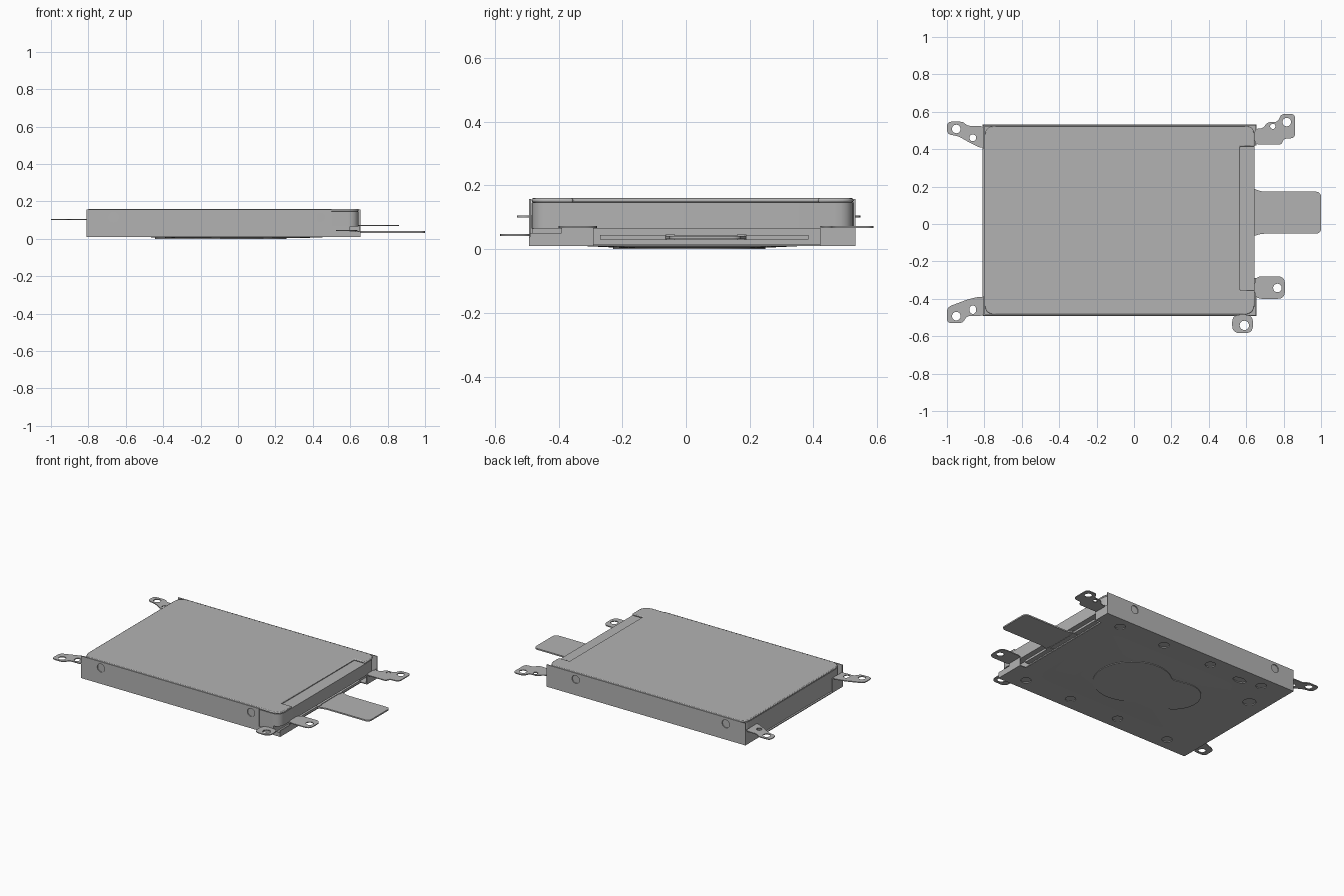
import bpy, bmesh, math
from mathutils import Vector

if "Cube" in bpy.data.objects:
    bpy.data.objects.remove(bpy.data.objects["Cube"])

metal = bpy.data.materials.new("grey_metal")
metal.diffuse_color = (0.45, 0.45, 0.45, 1)
metal.use_nodes = True
metal.node_tree.nodes["Principled BSDF"].inputs["Base Color"].default_value = metal.diffuse_color


def rounded(pts, r, steps=5):
    """Fillet every corner of a 2D outline."""
    out, n = [], len(pts)
    for i in range(n):
        p, a, b = (Vector(pts[k % n]) for k in (i, i - 1, i + 1))
        d = min(r, (a - p).length * 0.48, (b - p).length * 0.48)
        s, e = p + (a - p).normalized() * d, p + (b - p).normalized() * d
        for k in range(steps + 1):
            t = k / steps
            out.append(s * (1 - t) ** 2 + p * 2 * t * (1 - t) + e * t * t)
    return out


def rect(x0, x1, y0, y1):
    return [(x0, y0), (x1, y0), (x1, y1), (x0, y1)]


def circle(x, y, r, n=24, sx=1.0):
    return [(x + sx * r * math.cos(2 * math.pi * k / n),
             y + r * math.sin(2 * math.pi * k / n)) for k in range(n)]


def finish(name, mesh):
    ob = bpy.data.objects.new(name, mesh)
    bpy.context.collection.objects.link(ob)
    mesh.materials.clear()
    mesh.materials.append(metal)
    return ob


def sheet(name, outline, z0, z1, holes=(), upright_y=None):
    """Flat plate with holes; upright_y turns it into a wall in the xz plane."""
    cu = bpy.data.curves.new(name, 'CURVE')
    cu.dimensions, cu.fill_mode, cu.extrude = '2D', 'BOTH', (z1 - z0) / 2
    for loop in [outline, *holes]:
        sp = cu.splines.new('POLY')
        sp.points.add(len(loop) - 1)
        for pt, co in zip(sp.points, loop):
            pt.co = (co[0], co[1], 0, 1)
        sp.use_cyclic_u = True
    tmp = bpy.data.objects.new("tmp", cu)
    bpy.context.collection.objects.link(tmp)
    dg = bpy.context.evaluated_depsgraph_get()
    mesh = bpy.data.meshes.new_from_object(tmp.evaluated_get(dg))
    bpy.data.objects.remove(tmp)
    bm = bmesh.new()
    bm.from_mesh(mesh)
    bmesh.ops.remove_doubles(bm, verts=bm.verts, dist=1e-5)
    bmesh.ops.recalc_face_normals(bm, faces=bm.faces)
    bm.to_mesh(mesh)
    bm.free()
    ob = finish(name, mesh)
    ob.location.z = (z0 + z1) / 2
    if upright_y is not None:
        ob.rotation_euler.x = math.pi / 2
        ob.location = (0, upright_y, 0)
    return ob


def solid(name, outline, z0, z1, top=None, bevel=0):
    """Closed prism, or frustum when a second outline is given."""
    bm = bmesh.new()
    top = top or outline
    lo = [bm.verts.new((p[0], p[1], z0)) for p in outline]
    hi = [bm.verts.new((p[0], p[1], z1)) for p in top]
    n = len(lo)
    bm.faces.new(lo[::-1])
    bm.faces.new(hi)
    for i in range(n):
        bm.faces.new((lo[i], lo[(i + 1) % n], hi[(i + 1) % n], hi[i]))
    bmesh.ops.recalc_face_normals(bm, faces=bm.faces)
    mesh = bpy.data.meshes.new(name)
    bm.to_mesh(mesh)
    bm.free()
    ob = finish(name, mesh)
    if bevel:
        m = ob.modifiers.new("rim", 'BEVEL')
        m.width, m.segments, m.limit_method, m.angle_limit = bevel, 2, 'ANGLE', math.radians(60)
    return ob


# Drive: lower block set back at the connector end, middle block, top cover with a notch
solid("drive_lower", rect(-0.80, 0.60, -0.484, 0.524), 0.017, 0.07)
solid("drive_middle", rounded(rect(-0.80, 0.645, -0.485, 0.525), 0.06), 0.065, 0.147)
cover = [(-0.80, -0.485), (0.645, -0.485), (0.645, -0.355), (0.567, -0.355),
         (0.567, 0.415), (0.645, 0.415), (0.645, 0.525), (-0.80, 0.525)]
corner = {0, 1, 6, 7}
cover_pts, rr = [], rounded(cover, 0.06)
for i in range(8):
    cover_pts += rr[i * 6:i * 6 + 6] if i in corner else [Vector(cover[i])]
solid("drive_cover", cover_pts, 0.1465, 0.16, bevel=0.005)

# Connector bar with contact blocks
solid("connector_bar", rect(0.59, 0.632, -0.27, 0.385), 0.030, 0.045)
for y in (-0.05, 0.175):
    solid("connector_key", rect(0.60, 0.638, y - 0.015, y + 0.015), 0.029, 0.046)

# Tray floor with access holes and a notch at the connector end
floor = [(-0.81, -0.492), (0.655, -0.492), (0.655, -0.29), (0.61, -0.29),
         (0.61, 0.42), (0.655, 0.42), (0.655, 0.532), (-0.81, 0.532)]
holes = [circle(x, 0.455, 0.032) for x in (0.49, 0.145, -0.22, -0.62)]
holes += [circle(x, -0.405, 0.032) for x in (0.51, 0.16, -0.21, -0.60)]
holes += [circle(-0.474, 0.425, 0.026, sx=1.8), circle(-0.69, 0.26, 0.04)]
sheet("tray_floor", floor, 0.010, 0.016, holes)

# Shallow floor bulge with a figure-eight embossing
solid("floor_bulge", rounded(rect(-0.35, 0.35, -0.20, 0.24), 0.1), 0.004, 0.0102,
      rounded(rect(-0.52, 0.50, -0.33, 0.37), 0.1))
eight = []
for cx, cy, r, mid, half in ((0.02, 0.01, 0.24, 0.0, 2.35), (-0.28, 0.04, 0.165, math.pi, 1.9)):
    eight += [(cx + r * math.cos(mid - half + 2 * half * k / 28),
               cy + r * math.sin(mid - half + 2 * half * k / 28)) for k in range(29)]
solid("figure_eight_emboss", rounded(eight, 0.02, 2), 0.0, 0.0105)

# Tray side walls with screw holes
screws = [circle(x, 0.115, 0.027) for x in (-0.665, 0.44)]
front = [(-0.81, 0.010), (0.655, 0.010), (0.655, 0.038), (0.50, 0.038), (0.50, 0.157), (-0.81, 0.157)]
sheet("front_wall", front, 0, 0.006, screws, upright_y=-0.489)
sheet("back_wall", rect(-0.81, 0.655, 0.010, 0.157), 0, 0.006, screws, upright_y=0.529)

# Folded corner flanges at both ends of the tray
for name, x, y0, y1, h in (("left_back_flange", -0.81, 0.40, 0.53, 0.105),
                           ("left_front_flange", -0.81, -0.49, -0.385, 0.105),
                           ("right_back_flange", 0.649, 0.42, 0.53, 0.072),
                           ("right_front_flange", 0.649, -0.49, -0.29, 0.05),
                           ("right_tab_riser", 0.649, -0.39, -0.29, 0.072)):
    solid(name, rect(x, x + 0.006, y0, y1), 0.010, h)

# Mounting tabs
T = 0.006
sheet("left_back_tab", rounded([(-0.805, 0.525), (-0.89, 0.525), (-0.915, 0.547), (-1, 0.547),
      (-1, 0.48), (-0.94, 0.47), (-0.87, 0.43), (-0.805, 0.40)], 0.025), 0.10, 0.10 + T,
      [circle(-0.95, 0.508, 0.023), circle(-0.862, 0.461, 0.018)])
sheet("left_front_tab", rounded([(-0.805, -0.385), (-0.88, -0.40), (-1, -0.445), (-1, -0.53),
      (-0.915, -0.53), (-0.895, -0.492), (-0.805, -0.492)], 0.025), 0.10, 0.10 + T,
      [circle(-0.95, -0.493, 0.023), circle(-0.862, -0.458, 0.023, sx=0.8)])
sheet("right_back_tab", rounded([(0.645, 0.51), (0.69, 0.51), (0.712, 0.545), (0.77, 0.545),
      (0.785, 0.588), (0.862, 0.588), (0.862, 0.46), (0.80, 0.455), (0.79, 0.425),
      (0.645, 0.425)], 0.025), 0.067, 0.067 + T,
      [circle(0.817, 0.545, 0.023), circle(0.742, 0.522, 0.014)])
sheet("right_front_tab", rounded([(0.645, -0.28), (0.807, -0.28), (0.807, -0.40), (0.645, -0.40)],
      0.04), 0.067, 0.067 + T, [circle(0.767, -0.342, 0.023)])
sheet("front_tab", rounded([(0.525, -0.485), (0.525, -0.583), (0.636, -0.583), (0.636, -0.485)],
      0.04), 0.042, 0.042 + T, [circle(0.59, -0.542, 0.025)])

# Pull tongue
sheet("pull_tongue", rounded([(0.60, -0.065), (0.64, -0.065), (0.68, -0.052), (1, -0.052),
      (1, 0.173), (0.68, 0.173), (0.64, 0.19), (0.60, 0.19)], 0.03), 0.032, 0.041)

# Smooth the rounded edges, keep folds sharp
for ob in bpy.context.collection.objects:
    ob.select_set(True)
    bpy.context.view_layer.objects.active = ob
bpy.ops.object.shade_smooth_by_angle(angle=math.radians(30))
